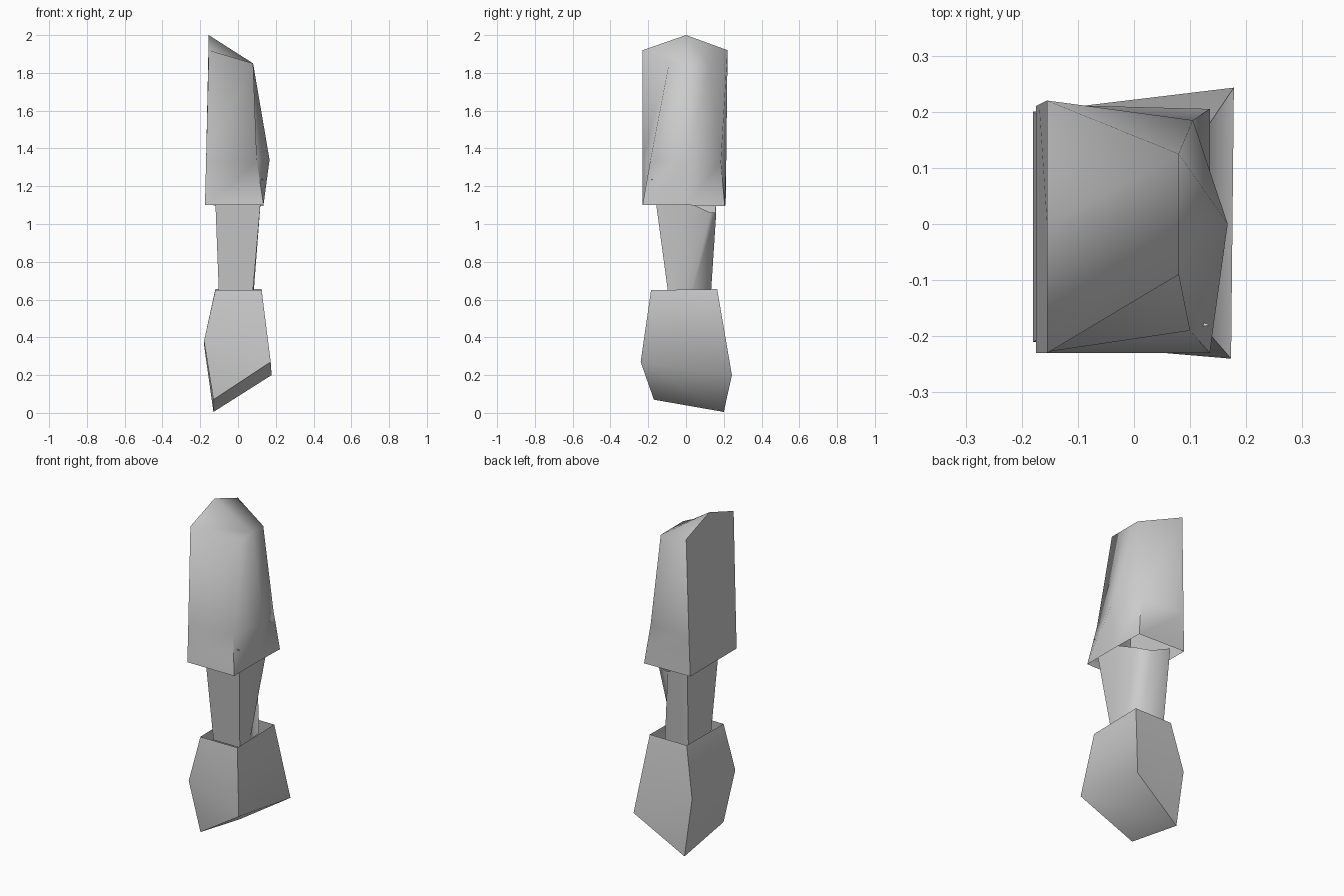
import bpy
import bmesh
import math

cube = bpy.data.objects.get("Cube")
if cube:
    bpy.data.objects.remove(cube)

grey = bpy.data.materials.new("plain grey")
grey.use_nodes = True
grey.diffuse_color = (0.6, 0.6, 0.6, 1)
grey.node_tree.nodes["Principled BSDF"].inputs["Base Color"].default_value = (0.6, 0.6, 0.6, 1)


def loft(name, rings, extra_points=(), extra_faces=(), angle=75):
    """Skin equal-length closed rings, then add loose points and end faces."""
    bm = bmesh.new()
    verts = [bm.verts.new(p) for ring in rings for p in ring]
    verts += [bm.verts.new(p) for p in extra_points]
    n = len(rings[0])
    for r in range(len(rings) - 1):
        for i in range(n):
            a, b = r * n + i, r * n + (i + 1) % n
            bm.faces.new([verts[k] for k in (a, b, b + n, a + n)])
    for face in extra_faces:
        bm.faces.new([verts[k] for k in face])
    bmesh.ops.recalc_face_normals(bm, faces=bm.faces)
    mesh = bpy.data.meshes.new(name)
    bm.to_mesh(mesh)
    bm.free()
    mesh.materials.append(grey)
    obj = bpy.data.objects.new(name, mesh)
    bpy.context.collection.objects.link(obj)
    bpy.ops.object.select_all(action='DESELECT')
    obj.select_set(True)
    bpy.context.view_layer.objects.active = obj
    bpy.ops.object.shade_smooth_by_angle(angle=math.radians(angle))
    return obj


# Upper sleeve: flat back, ridged front, peaked top, open at the bottom
loft("upper_sleeve", [
    [(-.175, -.23, 1.1), (.135, -.23, 1.1), (.135, 0, 1.1),
     (.135, .205, 1.095), (-.175, .21, 1.1), (-.175, 0, 1.1)],
    [(-.169, -.23, 1.33), (.1, -.19, 1.33), (.167, 0, 1.34),
     (.105, .185, 1.33), (-.169, .213, 1.33), (-.169, 0, 1.33)],
    [(-.155, -.23, 1.92), (.08, -.09, 1.85), (.08, .02, 1.85),
     (.08, .125, 1.85), (-.155, .22, 1.92), (-.155, 0, 2)],
], extra_faces=[(12, 13, 14, 17), (17, 14, 15, 16)])

# Forearm: open tube with a twisted strip on one corner
loft("forearm", [
    [(.075, -.09, .6), (.08, -.04, .6), (.065, .02, .6),
     (.05, .13, .6), (-.1, .12, .6), (-.1, -.09, .6)],
    [(.12, -.16, 1.12), (.12, 0, 1.12), (.09, .13, 1.06),
     (.01, .16, 1.06), (-.12, .16, 1.12), (-.12, -.14, 1.12)],
])

# Lower cuff: open top, bulging back and slanted underside
loft("lower_cuff", [
    [(.125, -.185, .65), (.125, .165, .655), (-.12, .165, .655), (-.12, -.185, .65)],
    [(.173, -.24, .27), (.178, .243, .2), (-.18, .2, .36), (-.18, -.21, .38)],
], extra_points=[(-.13, -.17, .07), (-.13, .2, .005)],
    extra_faces=[(4, 5, 9, 8), (6, 7, 8, 9), (7, 4, 8), (5, 6, 9)])

# Tiny stud on the sleeve
bpy.ops.mesh.primitive_cone_add(vertices=3, radius1=.01, depth=.03,
                                location=(.122, -.18, 1.235),
                                rotation=(0, math.radians(90), 0))
stud = bpy.context.object
stud.name = "sleeve_stud"
stud.data.materials.append(grey)
